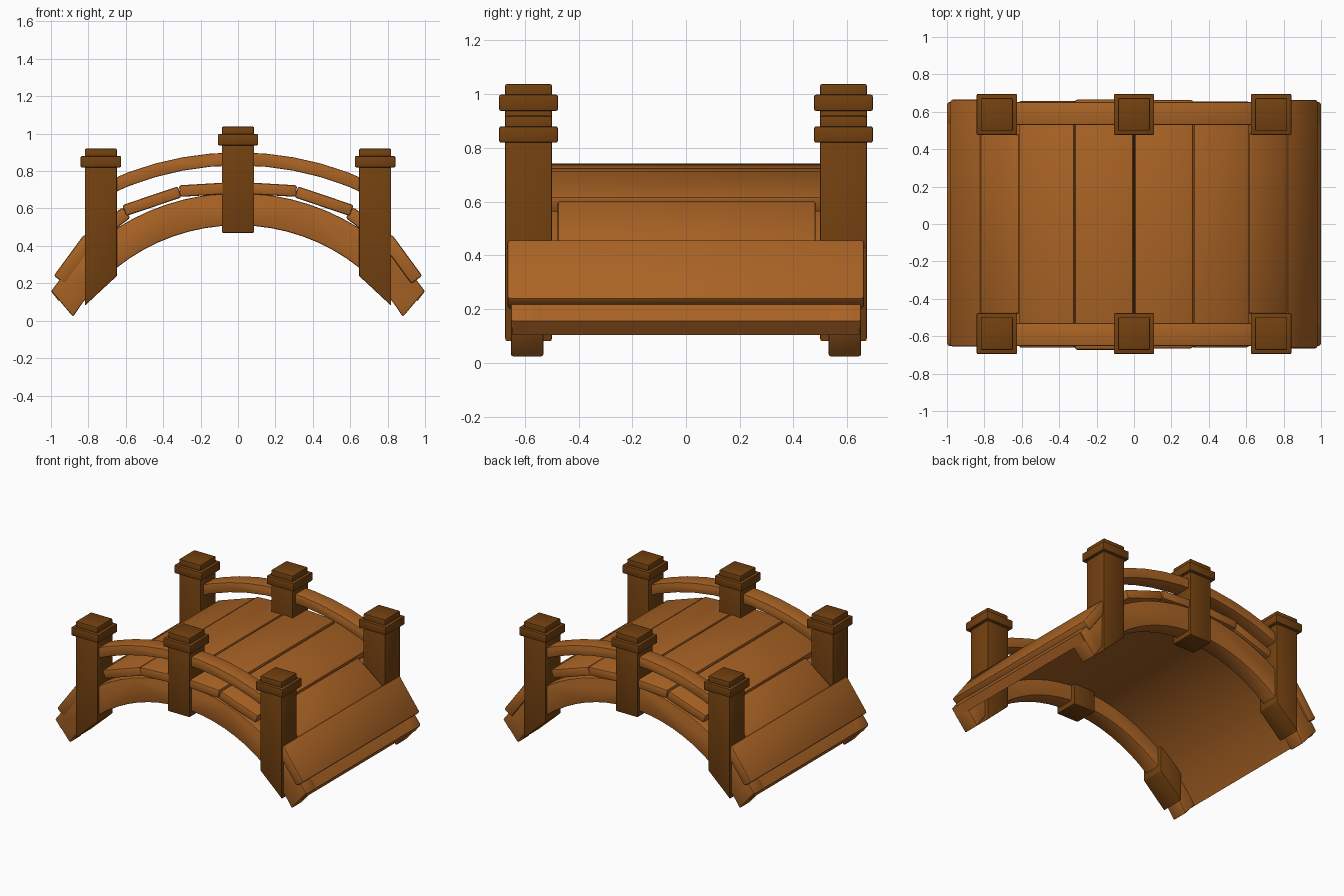
import bpy
import bmesh
import random
from math import sin, cos, radians, asin

random.seed(4)
cube = bpy.data.objects.get("Cube")
if cube:
    bpy.data.objects.remove(cube, do_unlink=True)


def material(name, color):
    m = bpy.data.materials.new(name)
    m.use_nodes = True
    m.diffuse_color = (*color, 1)
    bsdf = next(n for n in m.node_tree.nodes if n.type == 'BSDF_PRINCIPLED')
    bsdf.inputs["Base Color"].default_value = (*color, 1)
    return m


light_wood = material("light wood", (0.40, 0.125, 0.018))
dark_wood = material("dark wood", (0.17, 0.052, 0.005))


def prism(name, outline, y0, y1, mat, bevel=0.008, segments=2):
    """Extrude an x-z outline along y and round its hard edges."""
    bm = bmesh.new()
    ends = [[bm.verts.new((x, y, z)) for x, z in outline] for y in (y0, y1)]
    n = len(outline)
    bm.faces.new(ends[0])
    bm.faces.new(ends[1][::-1])
    for i in range(n):
        j = (i + 1) % n
        bm.faces.new((ends[0][j], ends[0][i], ends[1][i], ends[1][j]))
    bmesh.ops.recalc_face_normals(bm, faces=bm.faces)
    if bevel:
        hard = [e for e in bm.edges if e.calc_face_angle(0) > radians(30)]
        bmesh.ops.bevel(bm, geom=hard, offset=bevel, segments=segments,
                        profile=0.5, affect='EDGES', clamp_overlap=True)
    mesh = bpy.data.meshes.new(name)
    bm.to_mesh(mesh)
    bm.free()
    mesh.materials.append(mat)
    mesh.shade_smooth()
    mesh.set_sharp_from_angle(angle=radians(35))
    obj = bpy.data.objects.new(name, mesh)
    bpy.context.collection.objects.link(obj)
    return obj


def arc(radius, top, half_angle, steps):
    """Points of a symmetric arc from left to right, with its crown at top."""
    angles = [half_angle * (2 * i / steps - 1) for i in range(steps + 1)]
    return [(radius * sin(a), top - radius + radius * cos(a)) for a in angles]


def band(inner, outer):
    return inner + outer[::-1]


def box(x, half, z0, z1):
    return [(x - half, z0), (x + half, z0), (x + half, z1), (x - half, z1)]


POST_Y = 0.586

# Curved floor under the planks
floor = band(arc(1.15, 0.62, radians(56.5), 24), arc(1.212, 0.682, radians(55.5), 24))
prism("deck_underlay", floor, -0.645, 0.645, light_wood, 0)

# Arched beams and handrails on both sides
beam = band(arc(1.04, 0.51, radians(58), 24), arc(1.213, 0.683, radians(55.4), 24))
rail = band(arc(1.60, 0.83, asin(0.72 / 1.60), 10), arc(1.67, 0.90, asin(0.72 / 1.67), 10))
for side, s in (("front", -1), ("back", 1)):
    y0, y1 = sorted((s * 0.53, s * 0.652))
    prism(side + "_arch_beam", beam, y0, y1, light_wood)
    prism(side + "_handrail", rail, y0, y1, light_wood, 0.006)

# Planks: upper and lower end of the top face, thickness, half width
planks = [
    ("crown_plank", (0.004, 0.742), (0.315, 0.724), 0.062, 0.668),
    ("upper_plank", (0.322, 0.718), (0.618, 0.618), 0.062, 0.66),
    ("notched_plank", (0.618, 0.606), (0.835, 0.44), 0.07, 0.483),
    ("end_plank", (0.824, 0.46), (0.985, 0.24), 0.072, 0.658),
]
for side, s in (("left", 1), ("right", -1)):
    for name, (xa, za), (xb, zb), thick, half in planks:
        length = ((xb - xa) ** 2 + (zb - za) ** 2) ** 0.5
        dx, dz = thick * (zb - za) / length, -thick * (xb - xa) / length
        outline = [(xa, za), (xb, zb), (xb + dx, zb + dz), (xa + dx, za + dz)]
        front, back = (half + random.uniform(-0.006, 0.008) for _ in range(2))
        prism(side + "_" + name, [(s * x, z) for x, z in outline],
              -front, back, light_wood, 0.011)

# Posts with a collar and a cap; the outer ones have slanted feet
for x, where in ((-0.733, "right"), (0, "middle"), (0.733, "left")):
    for side, s in (("front", -1), ("back", 1)):
        y = s * POST_Y
        top = 0.92 if x else 1.038
        shaft = box(x, 0.086, 0.47, top - 0.06)
        if x:
            low, high = (0.08, 0.24)
            feet = (low, high) if x < 0 else (high, low)
            shaft[0] = (x - 0.086, feet[0])
            shaft[1] = (x + 0.086, feet[1])
        name = where + "_" + side + "_post"
        prism(name, shaft, y - 0.087, y + 0.087, dark_wood, 0.005)
        prism(name + "_collar", box(x, 0.108, top - 0.1, top - 0.04),
              y - 0.109, y + 0.109, dark_wood, 0.006)
        prism(name + "_cap", box(x, 0.086, top - 0.06, top),
              y - 0.087, y + 0.087, dark_wood, 0.007)
